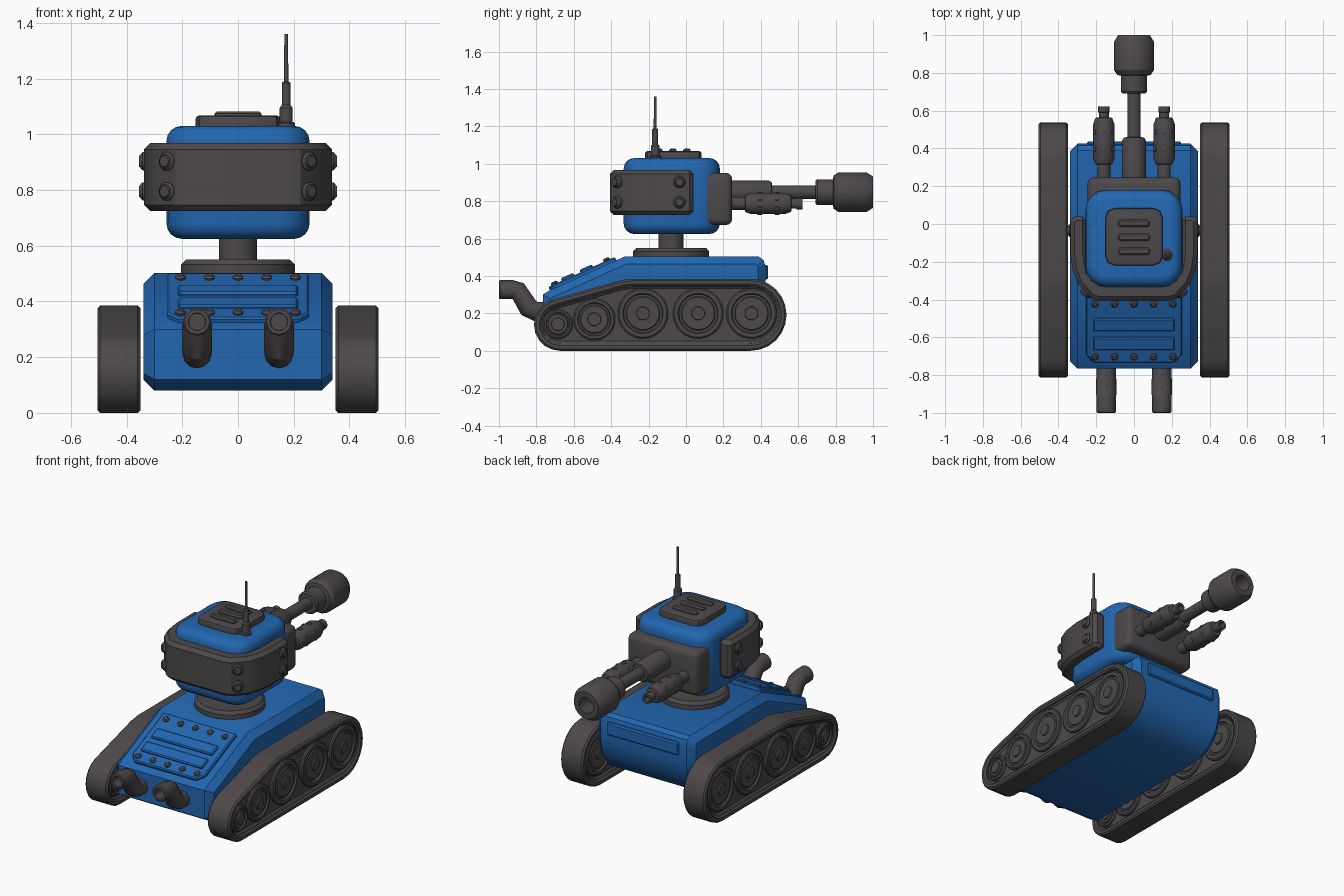
import bpy, bmesh, math
from mathutils import Vector, Matrix

if "Cube" in bpy.data.objects:
    bpy.data.objects.remove(bpy.data.objects["Cube"])

def material(name, rgb):
    m = bpy.data.materials.new(name)
    m.diffuse_color = (*rgb, 1)
    m.use_nodes = True
    m.node_tree.nodes["Principled BSDF"].inputs["Base Color"].default_value = m.diffuse_color
    return m

BLUE = material("blue paint", (0.016, 0.135, 0.44))
GREY = material("dark grey metal", (0.075, 0.066, 0.07))

def finish(name, bm, mat, bevel=0, seg=1, mirror=False, limit=40):
    bmesh.ops.recalc_face_normals(bm, faces=bm.faces[:])
    me = bpy.data.meshes.new(name)
    bm.to_mesh(me)
    bm.free()
    me.materials.append(mat)
    ob = bpy.data.objects.new(name, me)
    bpy.context.collection.objects.link(ob)
    if bevel:
        b = ob.modifiers.new("bevel", 'BEVEL')
        b.width, b.segments = bevel, seg
        b.limit_method, b.angle_limit = 'ANGLE', math.radians(limit)
    if mirror:
        ob.modifiers.new("mirror", 'MIRROR').use_mirror_merge = False
    return ob

def bridge(bm, rings, cap=True):
    vs = [[bm.verts.new(p) for p in r] for r in rings]
    n = len(vs[0])
    for a, b in zip(vs, vs[1:]):
        for i in range(n):
            bm.faces.new((a[i], a[(i + 1) % n], b[(i + 1) % n], b[i]))
    return [bm.faces.new(vs[0]), bm.faces.new(vs[-1])] if cap else []

def prism(bm, outline, lo, hi, axis='z', mat=None):
    """Extrude an outline: (x, y) along z, or (y, z) along x."""
    put = (lambda p, h: Vector((p[0], p[1], h))) if axis == 'z' else (lambda p, h: Vector((h, p[0], p[1])))
    m = mat or Matrix()
    return bridge(bm, [[m @ put(p, h) for p in outline] for h in (lo, hi)])

def lathe(bm, profile, origin=(0, 0, 0), axis=(0, 0, 1), n=20):
    """Spin (radius, height) pairs around an axis."""
    q = Vector(axis).to_track_quat('Z', 'Y')
    o = Vector(origin)
    bridge(bm, [[o + q @ Vector((r * math.cos(2 * math.pi * (i + .5) / n),
                                 r * math.sin(2 * math.pi * (i + .5) / n), h))
                 for i in range(n)] for r, h in profile])

def arc(cx, cy, r, a0, a1, n):
    return [(cx + r * math.cos(math.radians(a0 + (a1 - a0) * i / n)),
             cy + r * math.sin(math.radians(a0 + (a1 - a0) * i / n))) for i in range(n + 1)]

def rrect(hx, hy, r, n=4, cx=0, cy=0):
    out = []
    for k, (sx, sy) in enumerate(((1, 1), (-1, 1), (-1, -1), (1, -1))):
        out += arc(cx + sx * (hx - r), cy + sy * (hy - r), r, 90 * k, 90 * k + 90, n)
    return out

# hull
bm = bmesh.new()
prism(bm, [(-.70, .08), (-.765, .12), (-.765, .30), (-.74, .318), (-.33, .503), (.39, .503), (.415, .485),
           (.425, .45), (.425, .32), (.40, .22), (.34, .14), (.25, .09), (.17, .08)], -.34, .34, 'x')
finish("hull", bm, BLUE, .04, 1, limit=60)

# rear plate
bm = bmesh.new()
prism(bm, [(.41, .38), (.438, .38), (.438, .46), (.41, .46)], -.25, .25, 'x')
finish("rear_plate", bm, BLUE, .008)

# sloped front panel with two bars and rivets
slope = Matrix.Translation((0, -.55, .404)) @ Matrix.Rotation(math.radians(24.3), 4, 'X')
bm = bmesh.new()
prism(bm, [(-.255, .195), (.255, .195), (.255, -.15), (.215, -.195), (-.215, -.195), (-.255, -.15)], -.02, .02, mat=slope)
finish("front_panel", bm, BLUE, .007)
bm = bmesh.new()
for v in (.03, -.08):
    prism(bm, [(-.215, v - .037), (.215, v - .037), (.215, v + .037), (-.215, v + .037)], .01, .034, mat=slope)
finish("front_panel_bars", bm, BLUE, .007)
bm = bmesh.new()
up = slope.to_3x3() @ Vector((0, 0, 1))
for v in (.148, -.158):
    for k in range(-2, 3):
        lathe(bm, [(.019, -.01), (.019, .008), (.012, .016)], slope @ Vector((k * .103, v, .018)), up, 10)
finish("front_panel_rivets", bm, GREY)

# tracks with recessed sides
path = arc(.345, .1925, .1925, -90, 90, 12) + [(-.29, .385), (-.35, .377)] + arc(-.673, .14, .14, 108, 270, 9)
bm = bmesh.new()
caps = prism(bm, path, .35, .505, 'x')
bmesh.ops.recalc_face_normals(bm, faces=bm.faces[:])
bmesh.ops.inset_individual(bm, faces=caps, thickness=.038, depth=0)
bmesh.ops.inset_individual(bm, faces=caps, thickness=.004, depth=-.025)
finish("tracks", bm, GREY, .01, 1, True, 50)

# road wheels on both faces of each track
bm = bmesh.new()
for y, z, r in ((-.685, .142, .08), (-.49, .168, .112), (-.23, .2, .135), (.065, .2, .135), (.35, .2, .135)):
    for s in (1, -1):
        lathe(bm, [(r, .04), (r, .064), (r - .008, .07), (r * .8, .07), (r * .76, .06), (r * .68, .06),
                   (r * .64, .066), (.036, .066), (.034, .075), (.001, .075)], (.4275, y, z), (s, 0, 0), 28)
finish("road_wheels", bm, GREY, mirror=True)

# bent exhaust pipes with open ends
bm = bmesh.new()
rings = []
for y, z, r, a in ((-.92, .327, .03, 0), (-1, .327, .032, 0), (-1, .327, .045, 0), (-.994, .327, .051, 0),
                   (-.925, .327, .051, 0), (-.895, .315, .054, -30), (-.84, .228, .054, -48),
                   (-.80, .21, .052, -15), (-.72, .21, .05, 0)):
    a = math.radians(a)
    rings.append([Vector((.147 + r * math.cos(t), y - r * math.sin(t) * math.sin(a), z + r * math.sin(t) * math.cos(a)))
                  for t in (2 * math.pi * i / 12 for i in range(12))])
bridge(bm, rings)
finish("exhaust_pipes", bm, GREY, mirror=True)

# turret ring and neck
bm = bmesh.new()
lathe(bm, [(.205, .49), (.205, .532), (.188, .55), (.068, .55), (.068, .64)], (0, -.08, 0), n=32)
finish("turret_ring", bm, GREY)

# turret
bm = bmesh.new()
prism(bm, rrect(.257, .257, .11, 4, 0, -.076), .625, 1.03)
finish("turret", bm, BLUE, .055, 4)

# armour band wrapped round the turret front
half = [(.25, .04), (.315, .04), (.337, .02), (.337, -.16), (.325, -.24), (.295, -.32), (.225, -.395), (.18, -.407)]
inner = [(-.17, -.31), (-.235, -.25), (-.25, -.16)]
outline = half + [(-x, y) for x, y in reversed(half)] + inner[::-1] + [(-x, y) for x, y in inner]
bm = bmesh.new()
prism(bm, outline, .725, .968)
finish("armour_band", bm, GREY, .022, 1, limit=60)

# band bolts at the corners and sides
bm = bmesh.new()
for z in (.795, .903):
    for p, d in (((.25, -.362, z), (.6, -.8, 0)), ((.33, -.035, z), (1, 0, 0))):
        lathe(bm, [(.034, -.03), (.034, .012), (.026, .02), (.023, .02), (.02, .026), (.001, .026)], p, d, 12)
finish("band_bolts", bm, GREY, mirror=True)

# roof hatch with ridges
bm = bmesh.new()
prism(bm, rrect(.152, .152, .05, 2, 0, -.068), 1.01, 1.067)
finish("roof_hatch", bm, GREY, .012, 2, limit=50)
bm = bmesh.new()
for y in (.005, -.07, -.145):
    prism(bm, rrect(.084, .02, .012, 2, 0, y), 1.05, 1.082)
finish("hatch_ridges", bm, GREY, .008, limit=50)

# antenna
bm = bmesh.new()
lathe(bm, [(.032, 1.01), (.032, 1.04), (.024, 1.045), (.024, 1.095), (.016, 1.105), (.016, 1.185),
           (.008, 1.19), (.007, 1.36)], (.173, -.165, 0), n=12)
finish("antenna", bm, GREY)

# gun mantlet
bm = bmesh.new()
prism(bm, [(.07, .672), (.247, .672), (.247, .952), (.07, .952)], -.247, .247, 'x')
finish("gun_mantlet", bm, GREY, .035, 3)

# main gun with a hollow muzzle
bm = bmesh.new()
lathe(bm, [(.064, .2), (.064, .44), (.054, .458), (.036, .46), (.036, .692), (.062, .692), (.07, .702), (.07, .785),
           (.09, .79), (.107, .815), (.107, .965), (.085, 1.0), (.05, 1.0), (.045, .9)], (0, 0, .848), (0, 1, 0), 20)
finish("main_gun", bm, GREY)

# side guns with studs
bm = bmesh.new()
lathe(bm, [(.035, .2), (.035, .315), (.045, .317), (.057, .345), (.057, .53), (.045, .562), (.027, .565), (.027, .59),
           (.031, .592), (.031, .622), (.018, .622), (.016, .58)], (.16, 0, .787), (0, 1, 0), 16)
for y in (.395, .487):
    for k in range(6):
        a = math.radians(30 + 60 * k)
        d = Vector((math.cos(a), 0, math.sin(a)))
        lathe(bm, [(.014, -.01), (.014, .003), (.008, .006)], Vector((.16, y, .787)) + d * .056, d, 8)
finish("side_guns", bm, GREY, mirror=True)

# apply modifiers and shade
bpy.ops.object.select_all(action='SELECT')
bpy.context.view_layer.objects.active = bpy.context.selected_objects[0]
bpy.ops.object.convert(target='MESH')
bpy.ops.object.shade_smooth_by_angle(angle=math.radians(32))
